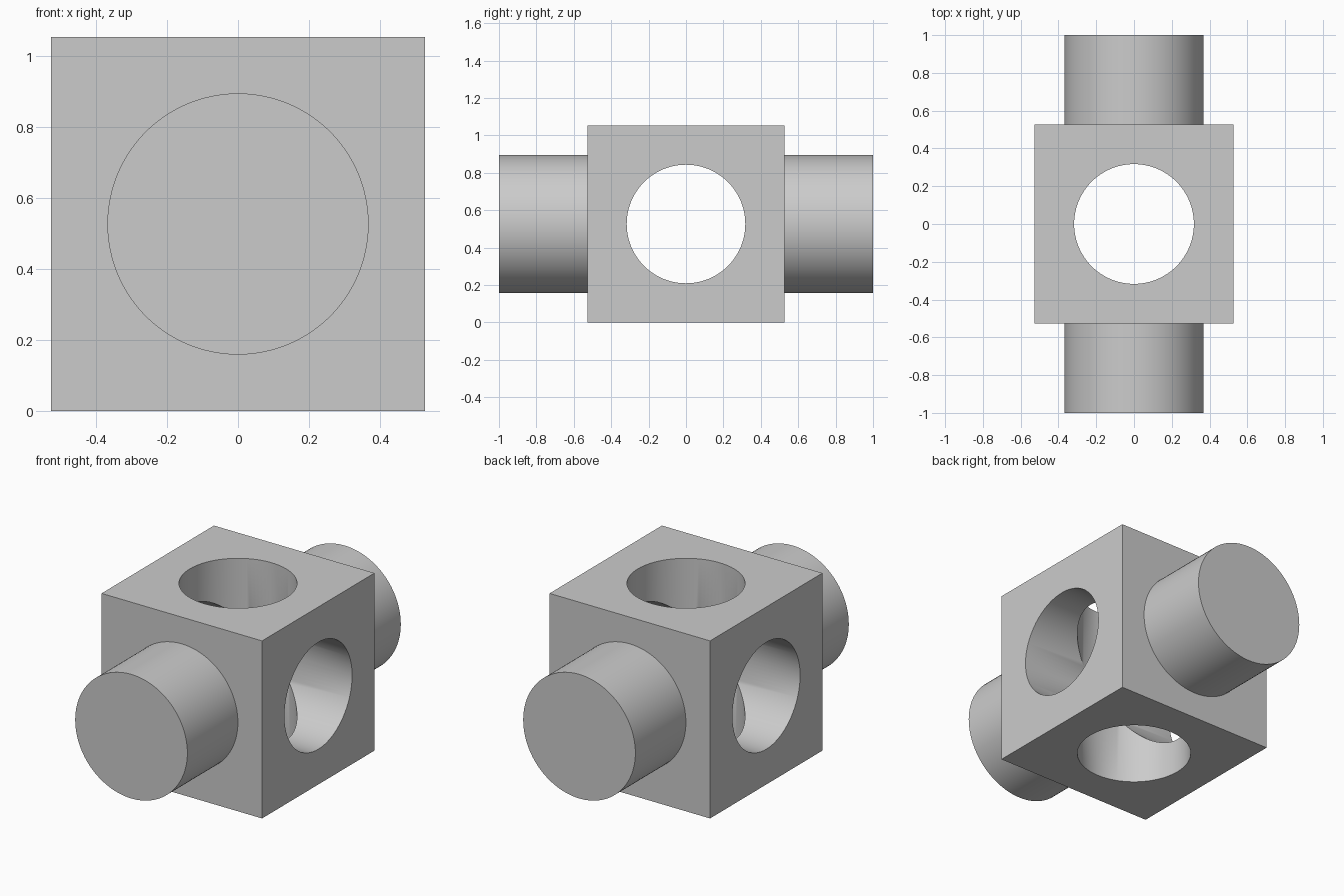
import bpy
from math import pi

if "Cube" in bpy.data.objects:
    bpy.data.objects.remove(bpy.data.objects["Cube"])

HALF = 0.5265      # half the block's side
SHAFT_R = 0.368    # trunnion radius
HOLE_R = 0.317     # through-hole radius
CENTRE = (0, 0, HALF)


def cylinder(name, radius, depth, rotation):
    bpy.ops.mesh.primitive_cylinder_add(vertices=96, radius=radius, depth=depth,
                                        location=CENTRE, rotation=rotation)
    obj = bpy.context.object
    obj.name = name
    return obj


def combine(target, other, operation):
    bpy.context.view_layer.objects.active = target
    mod = target.modifiers.new(operation.title(), 'BOOLEAN')
    mod.operation = operation
    mod.solver = 'EXACT'
    mod.object = other
    bpy.ops.object.modifier_apply(modifier=mod.name)
    bpy.data.objects.remove(other, do_unlink=True)


# Cubic block
bpy.ops.mesh.primitive_cube_add(size=2 * HALF, location=CENTRE)
block = bpy.context.object
block.name = "cross_block"

# Solid round shaft sticking out front and back
combine(block, cylinder("shaft", SHAFT_R, 2, (pi / 2, 0, 0)), 'UNION')

# Crossing through holes: side to side, then top to bottom
for name, rotation in (("side_hole", (0, pi / 2, 0)), ("vertical_hole", (0, 0, 0))):
    combine(block, cylinder(name, HOLE_R, 1.4, rotation), 'DIFFERENCE')

# Smooth round walls, crisp edges
bpy.ops.object.select_all(action='DESELECT')
block.select_set(True)
bpy.context.view_layer.objects.active = block
bpy.ops.object.shade_smooth_by_angle(angle=pi / 6)
